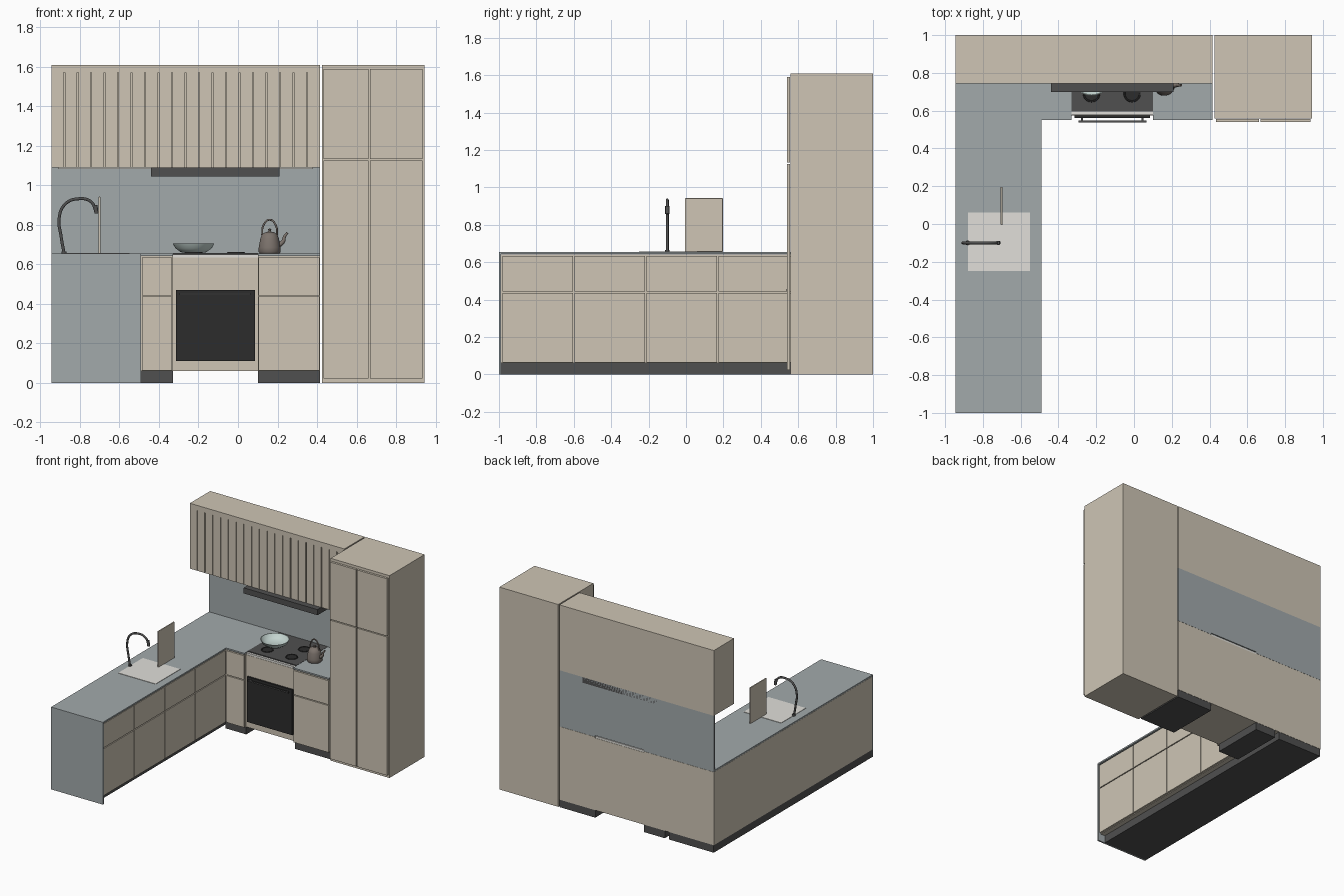
import bpy, bmesh, math
from mathutils import Vector

if "Cube" in bpy.data.objects:
    bpy.data.objects.remove(bpy.data.objects["Cube"])


def mat(name, r, g, b):
    m = bpy.data.materials.new(name)
    m.diffuse_color = (r, g, b, 1)
    m.use_nodes = True
    m.node_tree.nodes["Principled BSDF"].inputs["Base Color"].default_value = m.diffuse_color
    return m


BEIGE = mat("beige_front", 0.62, 0.56, 0.46)
STONE = mat("blue_grey_stone", 0.36, 0.40, 0.41)
DARK = mat("dark_metal", 0.08, 0.08, 0.08)
BLACK = mat("black_glass", 0.025, 0.025, 0.025)
PALE = mat("pale_steel", 0.75, 0.74, 0.70)
GLAZE = mat("pale_green_glaze", 0.55, 0.66, 0.63)
CLAY = mat("kettle_brown", 0.20, 0.17, 0.15)


def finish(name, bm, m, smooth=False):
    me = bpy.data.meshes.new(name)
    bmesh.ops.recalc_face_normals(bm, faces=bm.faces)
    bm.to_mesh(me)
    bm.free()
    ob = bpy.data.objects.new(name, me)
    bpy.context.collection.objects.link(ob)
    me.materials.append(m)
    if smooth:
        bpy.context.view_layer.objects.active = ob
        ob.select_set(True)
        bpy.ops.object.shade_smooth_by_angle(angle=math.radians(40))
        ob.select_set(False)
    return ob


def add_box(bm, x, y, z):
    v = bmesh.ops.create_cube(bm, size=1)["verts"]
    for p in v:
        p.co = Vector([(a + b) / 2 + c * (b - a) for (a, b), c in zip((x, y, z), p.co)])


def box(name, x, y, z, m):
    bm = bmesh.new()
    add_box(bm, x, y, z)
    return finish(name, bm, m)


def doors(name, axis, cuts, rows, depth, gap=0.007):
    """Grid of door panels between the cut lines; axis is the running direction."""
    bm = bmesh.new()
    g = gap / 2
    for a, b in zip(cuts, cuts[1:]):
        for c, d in zip(rows, rows[1:]):
            run, z = (a + g, b - g), (c + g, d - g)
            add_box(bm, *((run, depth, z) if axis == "x" else (depth, run, z)))
    return finish(name, bm, BEIGE)


def lathe(name, profile, loc, m, n=32):
    bm = bmesh.new()
    vs = [bm.verts.new((r, 0, z)) for r, z in profile]
    es = [bm.edges.new(p) for p in zip(vs, vs[1:])]
    bmesh.ops.spin(bm, geom=vs + es, cent=(0, 0, 0), axis=(0, 0, 1),
                   angle=2 * math.pi, steps=n, use_merge=True)
    bmesh.ops.remove_doubles(bm, verts=bm.verts, dist=1e-5)
    ob = finish(name, bm, m, True)
    ob.location = loc
    return ob


def tube(name, pts, radius, m, taper=None):
    cu = bpy.data.curves.new(name, "CURVE")
    cu.dimensions = "3D"
    cu.bevel_depth, cu.bevel_resolution, cu.use_fill_caps = radius, 3, True
    cu.resolution_u = 8
    sp = cu.splines.new("BEZIER")
    sp.bezier_points.add(len(pts) - 1)
    for i, (bp, p) in enumerate(zip(sp.bezier_points, pts)):
        bp.co = p
        bp.handle_left_type = bp.handle_right_type = "AUTO"
        bp.radius = taper[i] if taper else 1
    ob = bpy.data.objects.new(name, cu)
    bpy.context.collection.objects.link(ob)
    cu.materials.append(m)
    return ob


# Peninsula along the left side
box("peninsula_carcase", (-0.945, -0.512), (-0.99, 1.0), (0.06, 0.642), BEIGE)
box("peninsula_plinth", (-0.943, -0.55), (-0.99, 0.998), (0, 0.06), DARK)
box("peninsula_end_panel", (-0.945, -0.49), (-1.0, -0.988), (0, 0.643), STONE)
box("peninsula_worktop", (-0.945, -0.49), (-1.0, 1.0), (0.643, 0.655), STONE)
doors("peninsula_doors", "y", [-0.985, -0.6, -0.215, 0.17, 0.552],
      [0.06, 0.44, 0.638], (-0.511, -0.495))

# Base cabinets either side of the oven
for side, x0, x1 in (("left", -0.49, -0.33), ("right", 0.10, 0.415)):
    c0 = x0 - 0.022 if side == "left" else x0
    box(side + "_base_carcase", (c0, x1), (0.567, 1.0), (0.06, 0.642), BEIGE)
    box(side + "_base_plinth", (c0, x1), (0.575, 0.998), (0, 0.06), DARK)
    box(side + "_worktop", (x0, x1), (0.55, 1.0), (0.643, 0.655), STONE)
    doors(side + "_base_doors", "x", [x0, x1], [0.06, 0.44, 0.638], (0.55, 0.566))

# Oven unit and hob
box("oven_housing", (-0.33, 0.10), (0.575, 1.0), (0.06, 0.634), BEIGE)
box("hob_tray", (-0.33, 0.10), (0.577, 0.998), (0.634, 0.65), PALE)
box("hob_glass", (-0.33, 0.10), (0.595, 0.985), (0.65, 0.657), DARK)
box("oven_door", (-0.315, 0.085), (0.56, 0.574), (0.11, 0.47), BLACK)
box("oven_handle", (-0.295, 0.065), (0.538, 0.547), (0.446, 0.456), DARK)
for i, x in enumerate((-0.275, 0.045)):
    box("oven_handle_post_%d" % i, (x - 0.005, x + 0.005), (0.546, 0.561),
        (0.447, 0.455), DARK)
for i in range(4):
    lathe("burner_%d" % i, [(0, 0.004), (0.036, 0.004), (0.038, 0.006),
                            (0.044, 0.006), (0.046, 0)],
          (-0.225 if i % 2 else -0.01, 0.69 if i < 2 else 0.85, 0.656), BLACK)

# Backsplash, wall cabinets and hood
box("backsplash", (-0.945, 0.415), (0.985, 1.0), (0.655, 1.09), STONE)
box("wall_cabinet_body", (-0.945, 0.415), (0.762, 1.0), (1.09, 1.57), BEIGE)
box("wall_cabinet_top", (-0.945, 0.415), (0.745, 1.0), (1.57, 1.61), BEIGE)
N = 20
doors("wall_cabinet_slats", "x", [-0.948 + i * 1.366 / N for i in range(N + 1)],
      [1.087, 1.573], (0.745, 0.763), 0.006)
box("under_cabinet_light", (-0.91, 0.38), (0.78, 0.96), (1.082, 1.091), PALE)
box("extractor_hood", (-0.44, 0.21), (0.70, 1.0), (1.045, 1.0895), DARK)

# Tall cupboard on the right
box("tall_cabinet_body", (0.425, 0.943), (0.558, 1.0), (0, 1.61), BEIGE)
doors("tall_cabinet_doors", "x", [0.43, 0.665, 0.938], [0.02, 1.13, 1.593], (0.54, 0.557))

# Sink, tap and chopping board
box("sink_cover", (-0.88, -0.55), (-0.25, 0.06), (0.653, 0.658), PALE)
tube("tap_spout", [(-0.88, -0.1, 0.655), (-0.895, -0.1, 0.74), (-0.905, -0.1, 0.835),
                   (-0.875, -0.1, 0.905), (-0.81, -0.1, 0.932), (-0.745, -0.1, 0.918),
                   (-0.717, -0.1, 0.865)], 0.008, DARK)
tube("tap_nozzle", [(-0.722, -0.1, 0.90), (-0.716, -0.1, 0.858)], 0.011, DARK)
lathe("tap_base", [(0, 0.01), (0.013, 0.01), (0.013, 0)], (-0.88, -0.1, 0.655), DARK, 16)
board = box("chopping_board", (-0.706, -0.696), (-0.005, 0.197), (0.656, 0.943), BEIGE)
bev = board.modifiers.new("soft_edges", "BEVEL")
bev.width, bev.segments = 0.003, 2

# Bowl on the hob
lathe("bowl", [(0, 0.003), (0.055, 0.003), (0.058, 0), (0.066, 0.003), (0.092, 0.022),
               (0.106, 0.047), (0.101, 0.047), (0.086, 0.025), (0.06, 0.01), (0, 0.009)],
      (-0.225, 0.785, 0.66), GLAZE, 40)

# Kettle
kx, ky, kz = 0.16, 0.735, 0.656
lathe("kettle_body", [(0, 0), (0.05, 0), (0.056, 0.008), (0.055, 0.03), (0.047, 0.075),
                      (0.038, 0.097), (0.025, 0.105), (0.01, 0.109), (0.006, 0.115),
                      (0.009, 0.122), (0, 0.126)], (kx, ky, kz), CLAY)
tube("kettle_spout", [(kx + 0.045, ky, kz + 0.04), (kx + 0.068, ky, kz + 0.06),
                      (kx + 0.076, ky, kz + 0.085), (kx + 0.09, ky, kz + 0.105)],
     0.012, CLAY, [1.1, 0.9, 0.65, 0.5])
tube("kettle_handle", [(kx - 0.038, ky, kz + 0.092), (kx - 0.032, ky, kz + 0.14),
                       (kx, ky, kz + 0.17), (kx + 0.032, ky, kz + 0.14),
                       (kx + 0.038, ky, kz + 0.092)], 0.005, CLAY)
